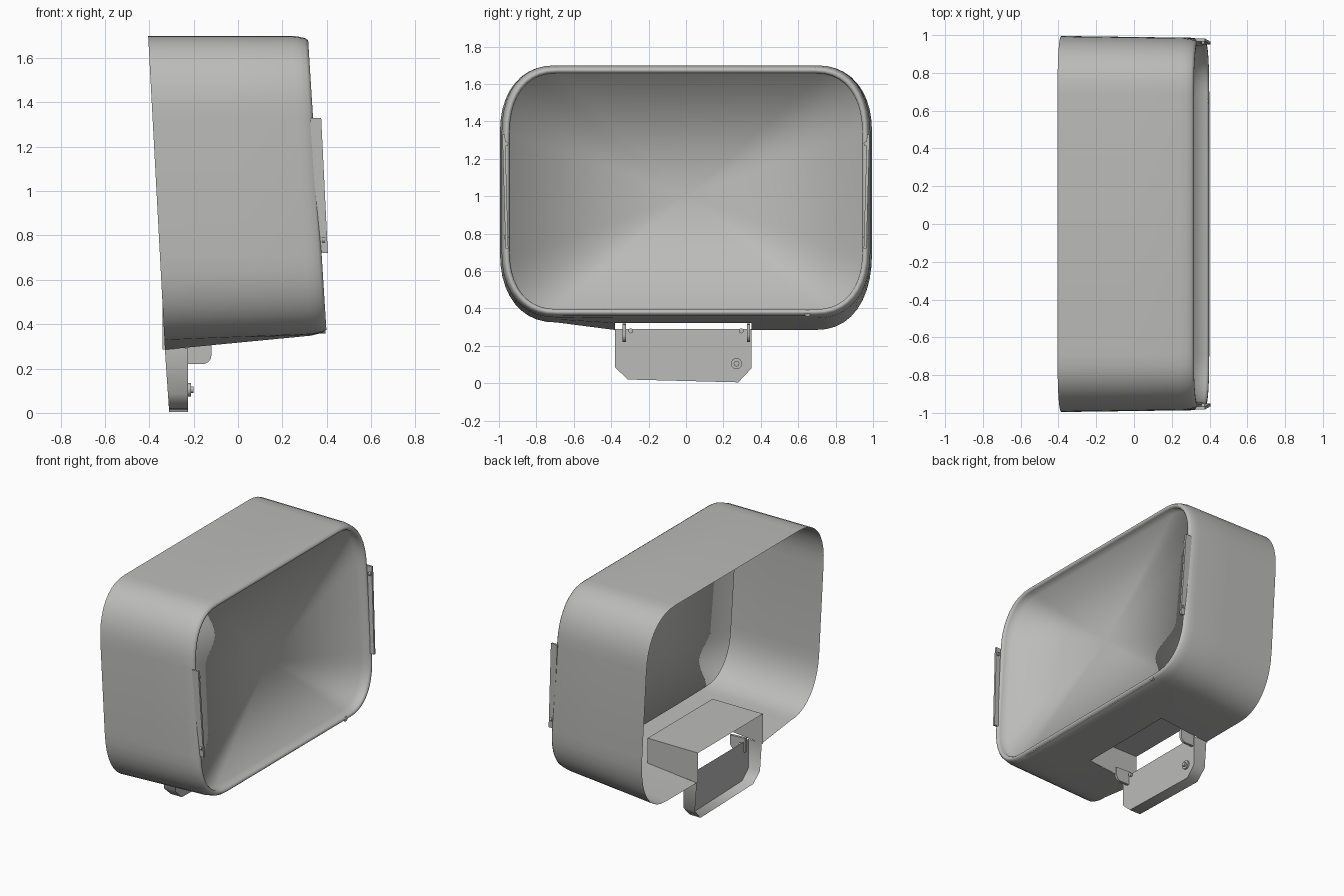
import bpy, bmesh, math
from mathutils import Vector

cube = bpy.data.objects.get("Cube")
if cube:
    bpy.data.objects.remove(cube)

grey = bpy.data.materials.new("mid_grey")
grey.use_nodes = True
COLOUR = (0.5, 0.5, 0.49, 1)
grey.diffuse_color = COLOUR
grey.node_tree.nodes["Principled BSDF"].inputs["Base Color"].default_value = COLOUR

NOTCH = (-0.38, 0.35)      # notch limits along y
NOTCH_T = 0.53             # notch depth as a fraction of the shell


def lerp(a, b, t):
    return a + (b - a) * t


def finish(bm, name, angle=35):
    bmesh.ops.remove_doubles(bm, verts=bm.verts, dist=0.0005)
    bmesh.ops.recalc_face_normals(bm, faces=bm.faces)
    mesh = bpy.data.meshes.new(name)
    bm.to_mesh(mesh)
    bm.free()
    ob = bpy.data.objects.new(name, mesh)
    bpy.context.collection.objects.link(ob)
    mesh.materials.append(grey)
    bpy.ops.object.select_all(action='DESELECT')
    ob.select_set(True)
    bpy.context.view_layer.objects.active = ob
    bpy.ops.object.shade_smooth_by_angle(angle=math.radians(angle))
    return ob


def place(t, y, z):
    """Point at fraction t between the leaning back and front planes."""
    back = lerp(-0.405, -0.33, (1.7 - z) / 1.4)
    front = lerp(0.315, 0.4, (1.7 - z) / 1.35)
    return Vector((lerp(back, front, t), y, z))


def fuller(c):
    """Push a circle coordinate outward for a slightly squarer corner."""
    return math.copysign(abs(c) ** 0.87, c)


def outline(t, inset):
    """Rounded rectangle with straight sides between fixed heights."""
    hw = lerp(0.995, 0.985, t) - inset
    floor, high = lerp(0.285, 0.355, t) + inset, 1.7 - inset
    flat_y, side_low, side_high = 0.69, 0.71, 1.33
    pts = [(y, floor) for y in NOTCH]
    for sy, sz, start in ((1, -1, -90), (1, 1, 0), (-1, 1, 90), (-1, -1, 180)):
        # the right lower corner sits a little higher at the back
        low = floor + (0.04 * (1 - t) if sy < 0 else 0)
        cz = side_high if sz > 0 else side_low
        rz = high - side_high if sz > 0 else side_low - low
        for i in range(11):
            a = math.radians(start + 9 * i)
            pts.append((sy * flat_y + (hw - flat_y) * fuller(math.cos(a)),
                        cz + rz * fuller(math.sin(a))))
    return [place(t, y, z) for y, z in pts]


def prism(name, pts, direction):
    """Extrude a closed profile along a direction."""
    bm = bmesh.new()
    face = bm.faces.new([bm.verts.new(p) for p in pts])
    ext = bmesh.ops.extrude_face_region(bm, geom=[face], use_keep_orig=True)
    verts = [g for g in ext["geom"] if isinstance(g, bmesh.types.BMVert)]
    bmesh.ops.translate(bm, verts=verts, vec=direction)
    return finish(bm, name)


# Housing: outer wall, rolled rim and shallow dish in one skin
bm = bmesh.new()
sections = [(0, 0), (NOTCH_T, 0), (0.9, 0), (0.94, 0.004), (0.98, 0.01),
            (1, 0.02), (1, 0.032), (0.98, 0.042), (0.9, 0.046)]
rings = [[bm.verts.new(p) for p in outline(*s)] for s in sections]
count = len(rings[0])
for k in range(len(rings) - 1):
    for i in range(count):
        if k == 0 and i == 0:
            continue                       # opening in the floor
        j = (i + 1) % count
        bm.faces.new((rings[k][i], rings[k][j], rings[k + 1][j], rings[k + 1][i]))
centre = bm.verts.new((0.24, 0, 1.0))
for i in range(count):
    bm.faces.new((rings[-1][i], rings[-1][(i + 1) % count], centre))
finish(bm, "housing", 120)

# Raised pocket above the floor opening, open to the back and below
bm = bmesh.new()
y0, y1 = NOTCH
floor_front = lerp(0.285, 0.355, NOTCH_T)
xb, xf, roof = -0.34, place(NOTCH_T, 0, floor_front).x, 0.5
corner = {}
for y in NOTCH:
    corner[y] = [bm.verts.new(p) for p in (
        (xb, y, 0.285), (xf, y, floor_front), (xf, y, roof), (xb, y, roof))]
    bm.faces.new(corner[y])
for a, b in ((1, 2), (2, 3)):
    bm.faces.new((corner[y0][a], corner[y0][b], corner[y1][b], corner[y1][a]))
finish(bm, "floor_pocket")

# Hanging flap: chamfered front plate with flanges turned to the back
profile = [(y0, 0.29), (y0, 0.085), (y0 + 0.07, 0.02),
           (y1 - 0.07, 0.005), (y1, 0.08), (y1, 0.29)]
bm = bmesh.new()
front = [bm.verts.new((-0.225, y, z)) for y, z in profile]
back = [bm.verts.new((lerp(-0.31, -0.33, z / 0.29), y, z)) for y, z in profile]
bm.faces.new(front)
for i in range(len(profile) - 1):
    bm.faces.new((front[i], front[i + 1], back[i + 1], back[i]))
finish(bm, "hanging_flap", 60)


def disc(name, x, y, z, r, depth):
    pts = [(x, y + r * math.cos(i * math.tau / 16), z + r * math.sin(i * math.tau / 16))
           for i in range(16)]
    return prism(name, pts, (depth, 0, 0))


# Flap fittings: catch button, screws and rounded hinge tabs
disc("catch_button", -0.225, 0.27, 0.105, 0.03, 0.012)
disc("catch_pin", -0.215, 0.27, 0.105, 0.015, 0.015)
for side, y in (("right", -0.34), ("left", 0.325)):
    disc(side + "_hinge_screw", -0.225, y + (0.045 if y < 0 else -0.03), 0.28, 0.013, 0.015)
    tab = [(-0.24, y, 0.32), (-0.24, y, 0.22), (-0.16, y, 0.22)]
    tab += [(-0.16 + 0.04 * math.sin(a), y, 0.26 - 0.04 * math.cos(a))
            for a in (math.radians(15 * i) for i in range(1, 7))]
    tab.append((-0.12, y, 0.315))
    prism(side + "_hinge_tab", tab, (0, 0.018, 0))

# Side clips: thin leaning strips on the rim, each with two pins
for side, s in (("right", -1), ("left", 1)):
    strip = [(0.325, s * 0.967, 1.33), (0.375, s * 0.967, 1.33),
             (0.405, s * 0.95, 0.72), (0.365, s * 0.95, 0.72)]
    prism(side + "_clip", strip, (0, s * 0.015, 0))
    for k, z in enumerate((0.78, 1.28)):
        x = lerp(0.39, 0.365, (z - 0.72) / 0.61)
        disc(f"{side}_clip_pin_{k + 1}", x - 0.01, s * 0.962, z, 0.012, 0.015)

# Lower lip: slim bead along the bottom of the rim
bead = [(0.375 + 0.014 * math.cos(i * math.tau / 10), -0.66,
         0.372 + 0.012 * math.sin(i * math.tau / 10)) for i in range(10)]
prism("lower_lip", bead, (0, 1.32, 0))
disc("lip_stop", 0.37, 0.65, 0.375, 0.018, 0.024)
